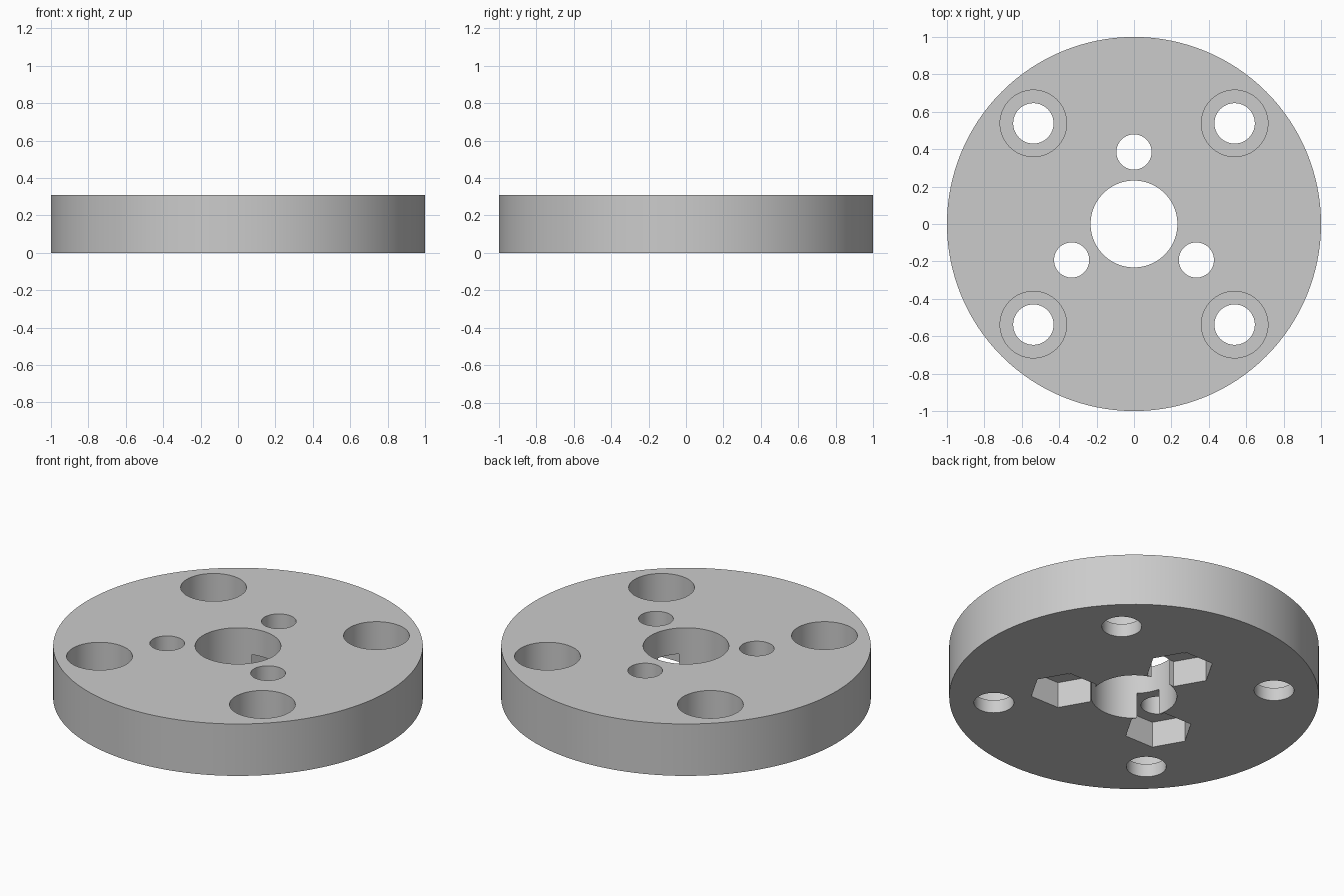
import bpy
import math
from math import cos, sin, radians

if "Cube" in bpy.data.objects:
    bpy.data.objects.remove(bpy.data.objects["Cube"], do_unlink=True)

THICK = 0.31
OVER = 0.1  # how far cutters reach past a face

grey = bpy.data.materials.new("light grey")
grey.use_nodes = True
colour = (0.6, 0.6, 0.6, 1)
grey.diffuse_color = colour
grey.node_tree.nodes["Principled BSDF"].inputs["Base Color"].default_value = colour


def prism(name, radius, low, high, x=0, y=0, sides=64, turn=0):
    """Upright cylinder or prism between two heights."""
    bpy.ops.mesh.primitive_cylinder_add(
        vertices=sides, radius=radius, depth=high - low,
        location=(x, y, (low + high) / 2), rotation=(0, 0, turn))
    obj = bpy.context.object
    obj.name = name
    obj.data.materials.append(grey)
    return obj


# Main body
disc = prism("flange_disc", 1, 0, THICK, sides=128)


def cut(*args, **kwargs):
    """Subtract a prism from the disc."""
    tool = prism("cutter", *args, **kwargs)
    tool.hide_render = True
    bpy.context.view_layer.objects.active = disc
    mod = disc.modifiers.new("hole", "BOOLEAN")
    mod.operation = "DIFFERENCE"
    mod.solver = "EXACT"
    mod.object = tool
    bpy.ops.object.modifier_apply(modifier=mod.name)
    bpy.data.objects.remove(tool, do_unlink=True)


# Central bore
cut(0.232, -OVER, THICK + OVER, sides=96)

# Four counterbored screw holes
for sx in (-1, 1):
    for sy in (-1, 1):
        x, y = 0.538 * sx, 0.538 * sy
        cut(0.108, -OVER, THICK + OVER, x, y)
        cut(0.178, 0.078, THICK + OVER, x, y)

# Three bolt holes with hexagonal nut pockets underneath
for angle in (90, 210, 330):
    x, y = 0.385 * cos(radians(angle)), 0.385 * sin(radians(angle))
    cut(0.094, -OVER, THICK + OVER, x, y)
    cut(0.187, -OVER, 0.155, x, y, sides=6, turn=radians(30))

# Smooth walls with crisp rims
bpy.ops.object.select_all(action="DESELECT")
disc.select_set(True)
bpy.context.view_layer.objects.active = disc
bpy.ops.object.transform_apply(location=True, rotation=True, scale=True)
bpy.ops.object.shade_smooth_by_angle(angle=radians(30))
